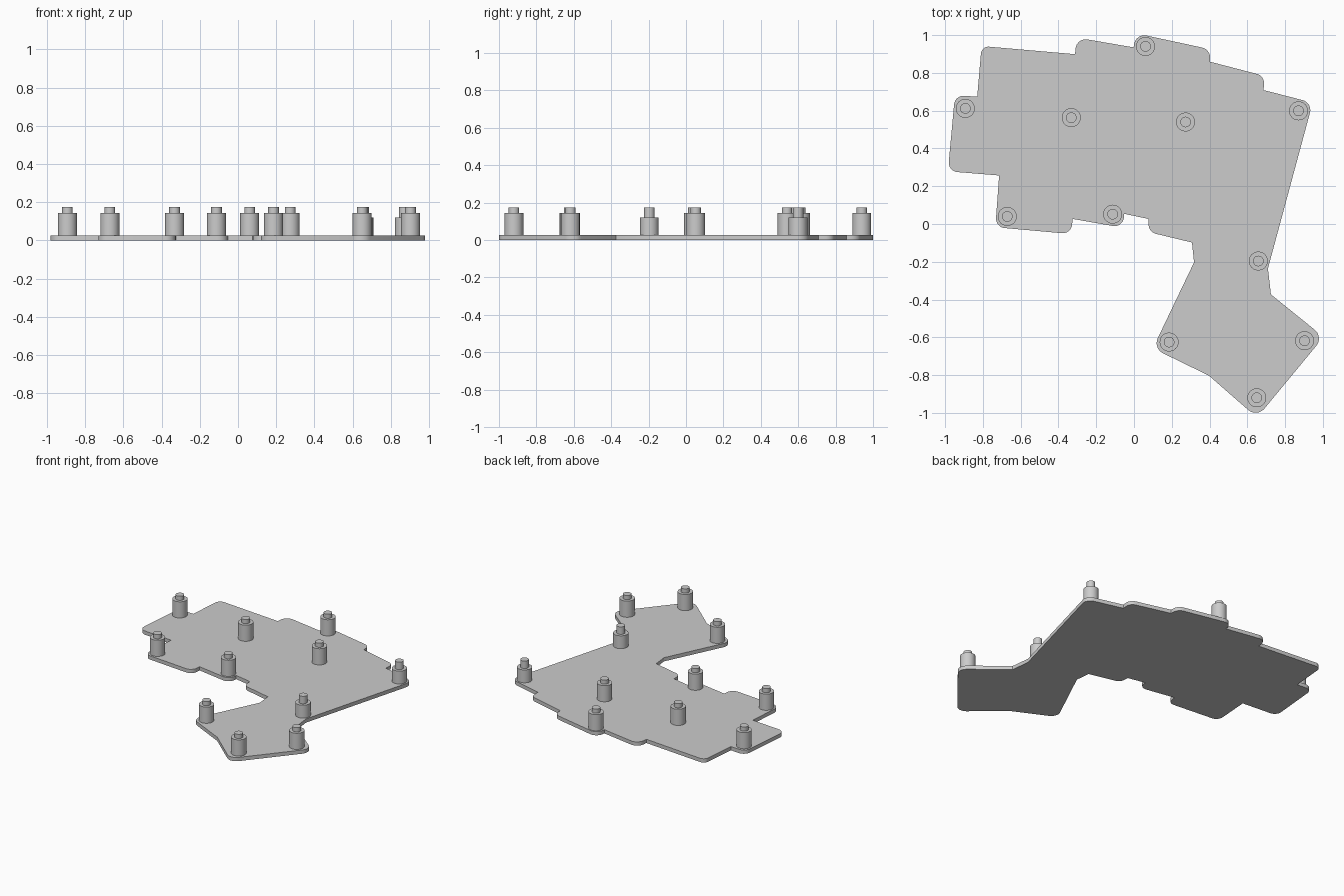
import bpy, bmesh, math
from mathutils import Vector

cube = bpy.data.objects.get("Cube")
if cube:
    bpy.data.objects.remove(cube, do_unlink=True)

PLATE_TOP = 0.027

grey = bpy.data.materials.new("light_grey")
grey.use_nodes = True
colour = (0.604, 0.604, 0.604, 1)
grey.diffuse_color = colour
grey.node_tree.nodes["Principled BSDF"].inputs["Base Color"].default_value = colour

# Plate corners, clockwise from the back left: x, y, fillet radius
CORNERS = [
    (-.807, .942, .04), (-.312, .899, 0), (-.305, .987, .055), (-.002, .935, 0),
    (.008, 1.01, .055), (.403, .925, .055), (.403, .859, 0), (.691, .784, .05),
    (.686, .709, 0), (.946, .642, .055), (.709, -.236, 0), (.725, -.373, 0),
    (1.004, -.598, .06), (.651, -1.025, .06), (.397, -.803, 0), (.1, -.658, .06),
    (.318, -.203, 0), (.307, -.098, 0), (.079, -.043, .05), (.076, .027, 0),
    (-.052, .054, 0), (-.057, -.02, .05), (-.325, .027, 0), (-.332, -.053, .05),
    (-.734, -.017, .05), (-.714, .257, 0), (-.985, .279, .05), (-.948, .682, .05),
    (-.83, .674, 0)]


def rounded_outline(corners, steps=8):
    """Replace each corner that has a radius with an arc."""
    points = []
    for i, (x, y, r) in enumerate(corners):
        p = Vector((x, y))
        if r == 0:
            points.append(p)
            continue
        a = (Vector(corners[i - 1][:2]) - p).normalized()
        b = (Vector(corners[(i + 1) % len(corners)][:2]) - p).normalized()
        half = a.angle(b) / 2
        middle = (a + b).normalized()
        centre = p + middle * r / math.sin(half)
        # The arc bulges towards the corner, from tangent point to tangent point
        facing = math.atan2(-middle.y, -middle.x)
        sweep = math.pi / 2 - half
        turn = math.copysign(sweep, a.x * b.y - a.y * b.x)
        for k in range(steps + 1):
            angle = facing + turn * (1 - 2 * k / steps)
            points.append(centre + r * Vector((math.cos(angle), math.sin(angle))))
    return points


def finish(bm, name):
    bmesh.ops.recalc_face_normals(bm, faces=bm.faces)
    mesh = bpy.data.meshes.new(name)
    bm.to_mesh(mesh)
    bm.free()
    mesh.materials.append(grey)
    obj = bpy.data.objects.new(name, mesh)
    bpy.context.collection.objects.link(obj)
    bpy.ops.object.select_all(action='DESELECT')
    obj.select_set(True)
    bpy.context.view_layer.objects.active = obj
    bpy.ops.object.shade_smooth_by_angle(angle=math.radians(30))
    return obj


# Base plate
bm = bmesh.new()
face = bm.faces.new([bm.verts.new((p.x, p.y, 0)) for p in rounded_outline(CORNERS)])
extruded = bmesh.ops.extrude_face_region(bm, geom=[face], use_keep_orig=True)
top = [v for v in extruded["geom"] if isinstance(v, bmesh.types.BMVert)]
bmesh.ops.translate(bm, verts=top, vec=(0, 0, PLATE_TOP))
finish(bm, "base_plate")


# Stepped standoff turned from a profile
def standoff(name, x, y, shoulder, segments=40):
    bm = bmesh.new()
    profile = [(0, PLATE_TOP), (.05, PLATE_TOP), (.05, shoulder),
               (.028, shoulder), (.028, .174), (0, .174)]
    verts = [bm.verts.new((r, 0, z)) for r, z in profile]
    edges = [bm.edges.new(pair) for pair in zip(verts, verts[1:])]
    bmesh.ops.spin(bm, geom=verts + edges, cent=(0, 0, 0), axis=(0, 0, 1),
                   angle=math.tau, steps=segments)
    bmesh.ops.remove_doubles(bm, verts=bm.verts, dist=0.0005)
    finish(bm, name).location = (x, y, 0)


TALL = [(-.893, .612), (.061, .94), (-.332, .563), (.273, .54), (-.671, .04),
        (-.113, .052), (.186, -.625), (.903, -.618), (.65, -.92)]
SHORT = [(.871, .599), (.658, -.196)]
for i, (x, y) in enumerate(TALL):
    standoff(f"standoff_{i + 1}", x, y, .144)
for i, (x, y) in enumerate(SHORT):
    standoff(f"low_shoulder_standoff_{i + 1}", x, y, .12)
